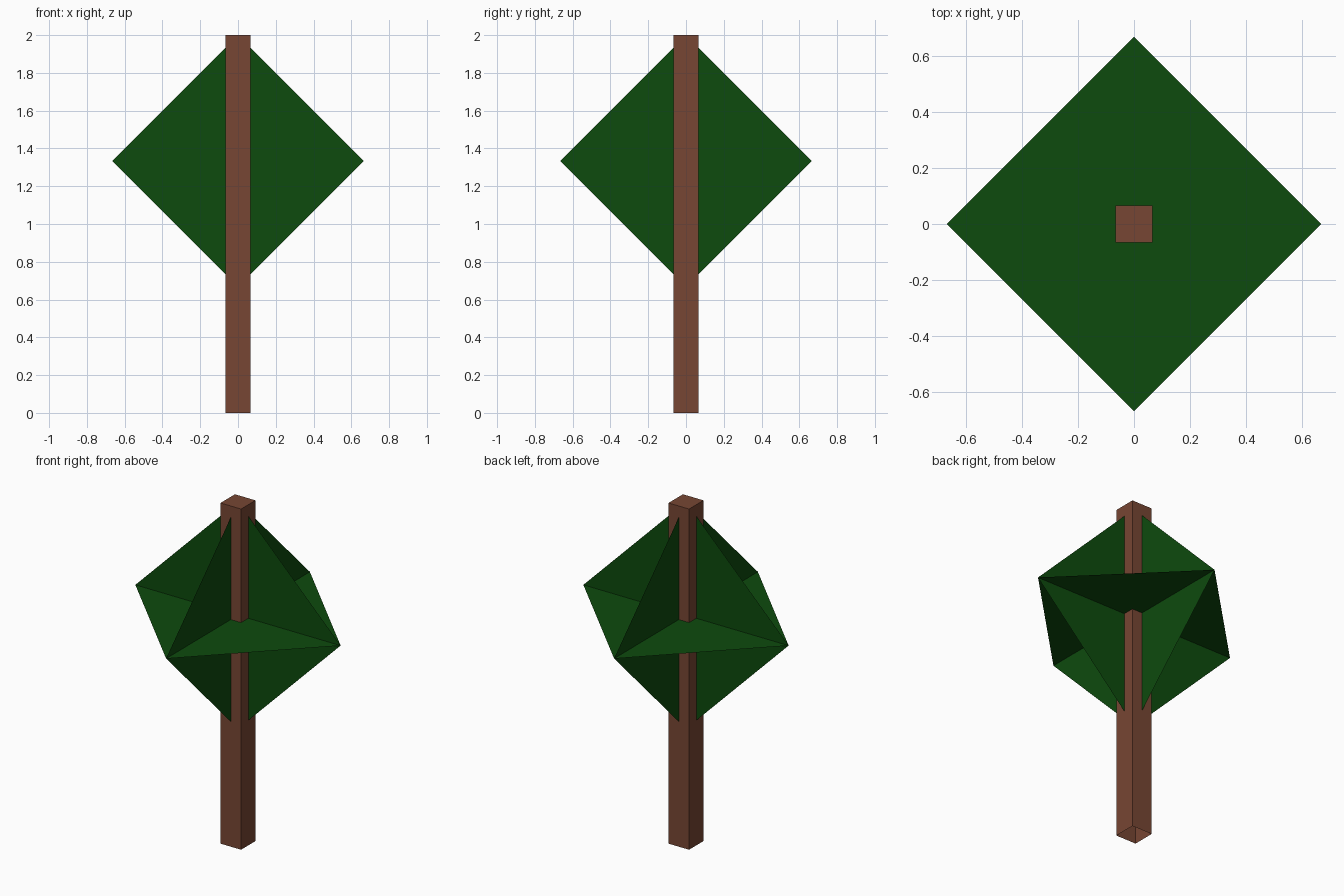
import bpy, bmesh
from math import pi
from mathutils import Matrix

if "Cube" in bpy.data.objects:
    bpy.data.objects.remove(bpy.data.objects["Cube"])

R = 2 / 3          # half diagonal of each leaf sheet
W = 2 / 15         # trunk width
MID = 4 / 3        # foliage centre height


def material(name, rgb):
    m = bpy.data.materials.new(name)
    m.diffuse_color = (*rgb, 1)
    m.use_nodes = True
    m.node_tree.nodes["Principled BSDF"].inputs["Base Color"].default_value = m.diffuse_color
    return m


def add(name, bm, mat):
    me = bpy.data.meshes.new(name)
    bm.to_mesh(me)
    bm.free()
    me.materials.append(mat)
    ob = bpy.data.objects.new(name, me)
    bpy.context.collection.objects.link(ob)
    return ob


bark = material("bark", (0.184, 0.061, 0.033))
leaf = material("leaf", (0.004, 0.069, 0.004))

# Trunk: tall square post, open underneath
bm = bmesh.new()
bmesh.ops.create_cube(bm, size=1, matrix=Matrix.Translation((0, 0, 1)) @ Matrix.Diagonal((W, W, 2, 1)))
bm.normal_update()
bmesh.ops.delete(bm, geom=[f for f in bm.faces if f.normal.z < -0.5], context='FACES_ONLY')
add("trunk", bm, bark)

# Foliage: three crossing diamond sheets, one per axis plane
for name, rot in (("leaf_sheet_level", Matrix()),
                  ("leaf_sheet_front", Matrix.Rotation(pi / 2, 4, 'X')),
                  ("leaf_sheet_side", Matrix.Rotation(pi / 2, 4, 'Y'))):
    bm = bmesh.new()
    corners = [(R, 0, 0), (0, R, 0), (-R, 0, 0), (0, -R, 0)]
    bm.faces.new([bm.verts.new(c) for c in corners])
    bm.transform(Matrix.Translation((0, 0, MID)) @ rot)
    add(name, bm, leaf)
